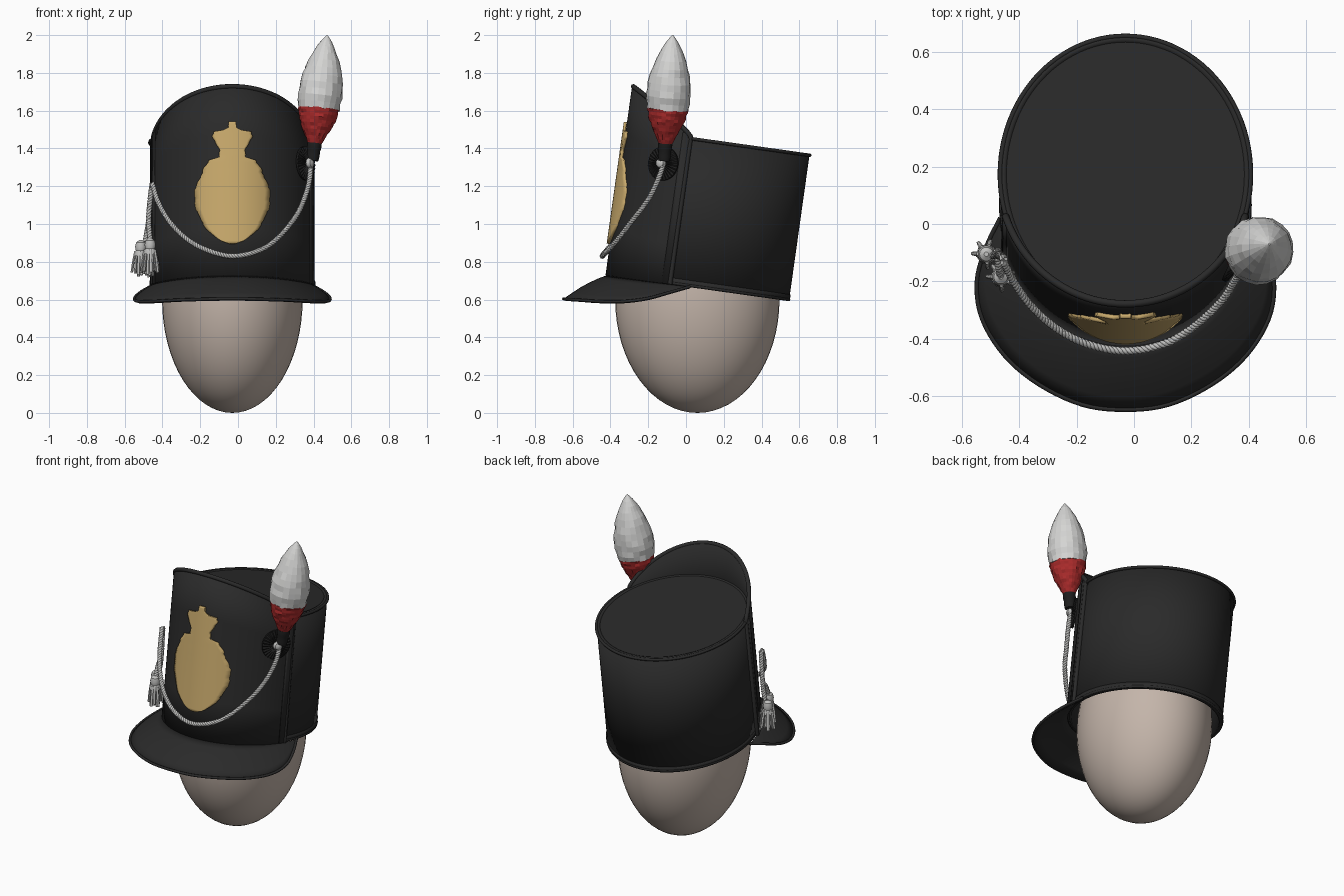
import bpy, math, random
from mathutils import Matrix, Vector

random.seed(4)
if "Cube" in bpy.data.objects:
    bpy.data.objects.remove(bpy.data.objects["Cube"])


def material(name, r, g, b):
    m = bpy.data.materials.new(name)
    m.use_nodes = True
    m.diffuse_color = (r, g, b, 1)
    bsdf = m.node_tree.nodes["Principled BSDF"]
    bsdf.inputs["Base Color"].default_value = (r, g, b, 1)
    bsdf.inputs["Roughness"].default_value = 0.7
    return m


BLACK = material("black felt", .023, .023, .023)
DARK = material("dark cockade", .013, .013, .013)
GOLD = material("gold", .58, .40, .15)
SILVER = material("silver cord", .52, .52, .51)
WHITE = material("white feather", .66, .66, .65)
RED = material("red feather", .42, .025, .025)
SKIN = material("pale stand", .55, .46, .40)

# The hat leans back, so its parts are laid out in a tilted frame
HAT = Matrix.Translation((-.03, .065, .66)) @ Matrix.Rotation(math.radians(-8), 4, 'X')
A, B, TALL = .435, .485, .785


def wall(phi, h, out=0):
    return HAT @ Vector(((A + out) * math.sin(phi), -(B + out) * math.cos(phi), h))


def smooth(ob, angle=35):
    bpy.ops.object.select_all(action='DESELECT')
    ob.select_set(True)
    bpy.context.view_layer.objects.active = ob
    bpy.ops.object.shade_smooth_by_angle(angle=math.radians(angle))


def grid(name, rows, mat, closed=False, caps=False, thick=0, soft=True):
    """Skin a list of equally long rows of points."""
    n = len(rows[0])
    verts = [p for row in rows for p in row]
    faces = [(r * n + i, r * n + (i + 1) % n, (r + 1) * n + (i + 1) % n, (r + 1) * n + i)
             for r in range(len(rows) - 1) for i in range(n if closed else n - 1)]
    if caps:
        faces += [tuple(reversed(range(n))), tuple(range(len(verts) - n, len(verts)))]
    me = bpy.data.meshes.new(name)
    me.from_pydata(verts, [], faces)
    me.materials.append(mat)
    ob = bpy.data.objects.new(name, me)
    bpy.context.collection.objects.link(ob)
    if thick:
        mod = ob.modifiers.new("thickness", 'SOLIDIFY')
        mod.thickness = abs(thick)
        mod.offset = -1 if thick > 0 else 1
    if soft:
        smooth(ob)
    return ob


def lathe(name, profile, mat, place, sides=24, jitter=0, soft=True):
    """Turn (radius, height) pairs round the local z axis."""
    rows = []
    for r, z in profile:
        row = []
        for i in range(sides):
            a = math.tau * i / sides
            k = r * (1 + random.uniform(-jitter, jitter))
            row.append(place @ Vector((k * math.cos(a), k * math.sin(a), z)))
        rows.append(row)
    return grid(name, rows, mat, True, True, soft=soft)


def tube(name, paths, radius, mat, cyclic=False, res=2):
    cu = bpy.data.curves.new(name, 'CURVE')
    cu.dimensions = '3D'
    cu.bevel_depth, cu.bevel_resolution, cu.use_fill_caps = radius, res, True
    for pts in paths:
        sp = cu.splines.new('POLY')
        sp.points.add(len(pts) - 1)
        for p, co in zip(sp.points, pts):
            p.co = (*co, 1)
        sp.use_cyclic_u = cyclic
    cu.materials.append(mat)
    ob = bpy.data.objects.new(name, cu)
    bpy.context.collection.objects.link(ob)
    bpy.ops.object.select_all(action='DESELECT')
    ob.select_set(True)
    bpy.context.view_layer.objects.active = ob
    bpy.ops.object.convert(target='MESH')
    smooth(bpy.context.object, 60)


def spline(pts, steps):
    """Catmull-Rom curve through the points."""
    p = [Vector(q) for q in pts]
    p = [2 * p[0] - p[1]] + p + [2 * p[-1] - p[-2]]
    out = []
    for i in range(1, len(p) - 2):
        for s in range(steps):
            t = s / steps
            out.append(.5 * (2 * p[i] + (p[i + 1] - p[i - 1]) * t
                       + (2 * p[i - 1] - 5 * p[i] + 4 * p[i + 1] - p[i + 2]) * t * t
                       + (3 * p[i] - p[i - 1] - 3 * p[i + 1] + p[i + 2]) * t ** 3))
    return out + [p[-2]]


def arc(start, end, n):
    return [math.radians(start + (end - start) * i / n) for i in range(n + 1)]


# Egg-shaped stand
bpy.ops.mesh.primitive_uv_sphere_add(segments=48, ring_count=32, location=(-.03, .06, .6))
stand = bpy.context.object
stand.name = "egg_stand"
stand.scale = (.372, .435, .6)
stand.data.materials.append(SKIN)
smooth(stand)

# Crown wall, lid and edge rolls
ring = arc(0, 360, 96)[:-1]
grid("crown_wall", [[wall(a, h) for a in ring] for h in (0, .4, TALL)], BLACK, True, thick=.02)
grid("crown_lid", [[wall(a, h, -.006) for a in ring] for h in (TALL - .02, TALL - .004)],
     BLACK, True, True)
tube("crown_top_roll", [[wall(a, TALL - .006, .002) for a in ring]], .009, BLACK, True)
tube("crown_bottom_roll", [[wall(a, .008, -.003) for a in ring]], .009, BLACK, True)
grid("crown_base_band", [[wall(a, h, .004) for a in ring] for h in (.0, .035)], BLACK, True, thick=.006)


# Tall arched front plate with piping
EDGE = 72


def arch(phi):
    low = math.cos(math.radians(EDGE))
    return .79 + .22 * max(0, (math.cos(phi) - low) / (1 - low)) ** .87


front = arc(-EDGE, EDGE, 64)
grid("front_plate", [[wall(a, arch(a) * k, .011) for a in front] for k in (0, .25, .5, .75, 1)],
     BLACK, thick=.02)
tube("plate_piping", [[wall(front[0], 0, .008)] + [wall(a, arch(a), .004) for a in front]
                      + [wall(front[-1], 0, .008)]], .013, BLACK)
for side, sign in (("right", -1), ("left", 1)):
    seam = arc(sign * (EDGE - 5), sign * EDGE, 3)
    grid(side + "_seam_strip", [[wall(a, arch(a) * k, .016) for a in seam] for k in (0, .5, .98)],
         BLACK, thick=.008 * sign)

# Visor, lofted from the hat base to a wider outline
half = [(.437, .02, .668), (.485, -.08, .64), (.518, -.2, .607), (.5, -.33, .59), (.42, -.46, .59),
        (.3, -.56, .597), (.15, -.63, .602)]
outline = [(-x, y, z) for x, y, z in half] + [(0, -.648, .604)] + half[::-1]
rim = [p + Vector((-.03, 0, 0)) for p in spline(outline, 5)]
base = [wall(a, 0, .006) for a in arc(-84, 84, len(rim) - 1)]
rows = []
for k in range(6):
    t = k / 5
    rows.append([b.lerp(o, t) + Vector((0, 0, .012 * math.sin(math.pi * t) * math.sin(math.pi * i / (len(rim) - 1))))
                 for i, (b, o) in enumerate(zip(base, rim))])
grid("visor", rows, BLACK, thick=-.012)
tube("visor_roll", [rim], .008, BLACK)

# Gold badge: half-widths by height, laid on the front plate
shape = [(.885, .02), (.9, .06), (.94, .11), (.99, .145), (1.05, .178), (1.12, .192), (1.19, .188),
         (1.24, .165), (1.29, .142), (1.33, .115), (1.345, .064), (1.38, .062), (1.42, .085),
         (1.445, .1), (1.48, .1), (1.487, .045), (1.5, .022), (1.53, .018)]
badge = []
for (z0, w0), (z1, w1) in zip(shape, shape[1:]):
    steps = max(1, round((z1 - z0) / .012))
    for s in range(steps):
        z, w = z0 + (z1 - z0) * s / steps, w0 + (w1 - w0) * s / steps
        badge.append((z, w + random.uniform(-.005, .005)))
badge.append(shape[-1])
rows = []
for z, w in badge:
    xs = [w * (2 * i / 14 - 1) for i in range(15)]
    rows.append([wall(math.asin(x / A), (z - .73) / .99 + .01, .016 + .012 * (1 - (x / .2) ** 2))
                 for x in xs])
grid("gold_badge", rows, GOLD, thick=.016)


# Twisted cord swagged across the front
def rope(name, pts, steps, pitch=.045, spread=.0075):
    path = spline(pts, steps)
    strands = [[], [], []]
    run = 0
    for i, p in enumerate(path):
        ahead = path[min(i + 1, len(path) - 1)] - path[max(i - 1, 0)]
        q = ahead.to_track_quat('Z', 'Y')
        if i:
            run += (p - path[i - 1]).length
        for k, strand in enumerate(strands):
            a = math.tau * (run / pitch + k / 3)
            strand.append(p + q @ Vector((spread * math.cos(a), spread * math.sin(a), 0)))
    tube(name, strands, .0075, SILVER, res=1)


swag = [(.385, -.12, 1.32), (.378, -.15, 1.23), (.35, -.2, 1.13), (.3, -.275, 1.03), (.2, -.365, .915),
        (.1, -.42, .855), (-.03, -.443, .83), (-.16, -.42, .86), (-.27, -.365, .92),
        (-.36, -.285, 1.01), (-.42, -.2, 1.11), (-.455, -.13, 1.215)]
rope("front_cord", swag, 24)
rope("right_hanging_cord", [(-.455, -.12, 1.215), (-.468, -.11, 1.1), (-.475, -.11, 1), (-.49, -.11, .91)], 24)
rope("right_short_cord", [(-.472, -.11, 1.02), (-.47, -.15, .97), (-.465, -.18, .915)], 18)

# Tassels with loose strands
for name, x, y, top in (("outer_tassel", -.515, -.105, .915), ("inner_tassel", -.465, -.185, .925)):
    place = Matrix.Translation((x, y, top))
    lathe(name + "_head", [(.008, 0), (.024, -.012), (.03, -.035), (.026, -.055), (.032, -.065), (.034, -.085)],
          SILVER, place, 14)
    fringe = []
    for i in range(18):
        a, r = i * 2.4, .013 + .034 * (i % 3) / 2
        d = Vector((math.cos(a), math.sin(a), 0))
        fringe.append([place @ (d * r * .6 + Vector((0, 0, -.06))), place @ (d * r * .85 + Vector((0, 0, -.12))),
                       place @ (d * r + Vector((0, 0, random.uniform(-.2, -.165))))])
    tube(name + "_fringe", fringe, .0075, SILVER, res=1)

# Pleated cockade and its button on the left side
facing = Vector((.86, -.5, .08)).to_track_quat('Z', 'Y').to_matrix().to_4x4()
cockade = Matrix.Translation((.353, -.118, 1.32)) @ facing
rows = []
for r, lift in ((.09, 0), (.09, .008), (.06, .016), (.02, .022)):
    rows.append([cockade @ Vector((r * math.cos(math.tau * i / 56), r * math.sin(math.tau * i / 56),
                                   lift + (.006 if i % 2 and lift else 0))) for i in range(56)])
grid("cockade", rows, DARK, True, True, soft=False)
lathe("cockade_button", [(.026, .015), (.028, .03), (.022, .045), (.008, .052)], SILVER, cockade, 16)

# Plume socket and faceted feather plume
foot, tip = Vector((.405, -.11, 1.42)), Vector((.472, -.07, 2))
axis = (tip - foot).to_track_quat('Z', 'Y').to_matrix().to_4x4()
plume = Matrix.Translation(foot) @ axis
lathe("plume_socket", [(.03, -.085), (.034, -.06), (.034, -.03), (.038, -.02), (.038, .008)], DARK, plume, 16)
red = spline([(.033, 0, 0), (.055, 0, .045), (.08, 0, .095), (.098, 0, .145), (.109, 0, .195)], 3)
white = spline([(.109, 0, .19), (.117, 0, .26), (.112, 0, .33), (.095, 0, .41), (.063, 0, .49),
                (.03, 0, .55), (.003, 0, .585)], 2)
lathe("red_plume_base", [(p.x, p.z) for p in red], RED, plume, 26, .05, False)
lathe("white_plume", [(p.x, p.z) for p in white], WHITE, plume, 20, .04, False)
